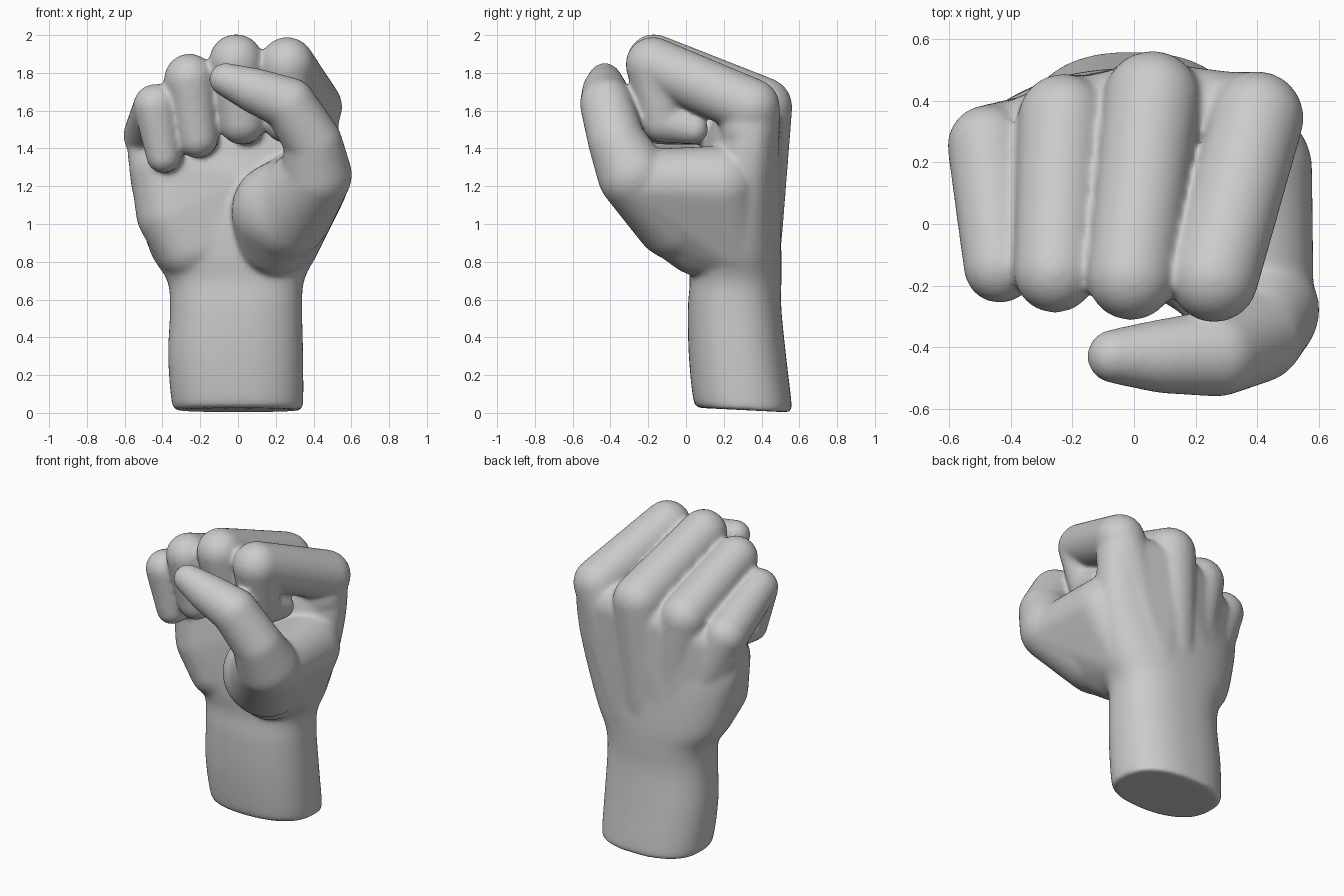
import bpy, bmesh, math
from mathutils import Vector, Matrix

if "Cube" in bpy.data.objects:
    bpy.data.objects.remove(bpy.data.objects["Cube"])

bm = bmesh.new()


def bones(*joints):
    """Chain of balls joined by tapered cylinders; each joint is x, y, z, radius."""
    for i, (x, y, z, r) in enumerate(joints):
        p = Vector((x, y, z))
        bmesh.ops.create_icosphere(bm, subdivisions=4, radius=r, matrix=Matrix.Translation(p))
        if i:
            q, rq = Vector(joints[i - 1][:3]), joints[i - 1][3]
            length, n = (p - q).length, (p - q).normalized()
            # shift the ring positions so the cone is tangent to both balls
            s = max(-0.9, min(0.9, (rq - r) / length))
            c = math.sqrt(1 - s * s)
            a, b = q + n * rq * s, p + n * r * s
            m = Matrix.Translation((a + b) / 2) @ n.to_track_quat('Z', 'Y').to_matrix().to_4x4()
            bmesh.ops.create_cone(bm, cap_ends=True, segments=48, radius1=rq * c,
                                  radius2=r * c, depth=(b - a).length, matrix=m)


def pad(*balls, count=500):
    """Fleshy mass: the skin stretched tightly over a set of balls."""
    verts = []
    for x, y, z, r in balls:
        for k in range(count):
            h = 1 - 2 * (k + 0.5) / count
            w, a = math.sqrt(1 - h * h), k * math.pi * (3 - math.sqrt(5))
            verts.append(bm.verts.new((x + r * w * math.cos(a), y + r * w * math.sin(a), z + r * h)))
    bmesh.ops.convex_hull(bm, input=verts)


def catmull(a, b, c, d, t):
    return [0.5 * (2 * q + (r - p) * t + (2 * p - 5 * q + 4 * r - s) * t * t
                   + (3 * q - p - 3 * r + s) * t ** 3) for p, q, r, s in zip(a, b, c, d)]


def loft(rings, power=2.35, sides=64, steps=6):
    """Rounded-box sections: z, x min, x max, y min, y max, slope along x, slope along y."""
    dense = []
    last = len(rings) - 1
    for i in range(last):
        four = [rings[max(0, min(last, i + k))] for k in (-1, 0, 1, 2)]
        dense += [catmull(*four, j / steps) for j in range(steps)]
    dense.append(rings[-1])
    loops = []
    for z, x0, x1, y0, y1, sx, sy in dense:
        loop = []
        for k in range(sides):
            a = math.tau * k / sides
            u, v = [math.copysign(abs(f) ** (2 / power), f) for f in (math.cos(a), math.sin(a))]
            x, y = (x0 + x1) / 2 + u * (x1 - x0) / 2, (y0 + y1) / 2 + v * (y1 - y0) / 2
            loop.append(bm.verts.new((x, y + 0.9 * sx * x, z + sx * x + sy * (y - 0.3))))
        loops.append(loop)
    for lo, hi in zip(loops, loops[1:]):
        for k in range(sides):
            n = (k + 1) % sides
            bm.faces.new((lo[k], lo[n], hi[n], hi[k]))
    bm.faces.new(loops[0][::-1])
    bm.faces.new(loops[-1])


# wrist and palm
loft([
    (0.015, -0.32, 0.33, 0.07, 0.55, 0, -0.05),
    (0.05, -0.35, 0.345, 0.04, 0.56, 0, -0.05),
    (0.30, -0.37, 0.345, 0.015, 0.53, 0, 0),
    (0.55, -0.36, 0.34, 0.01, 0.505, 0, 0),
    (0.70, -0.375, 0.35, 0.02, 0.505, 0, 0),
    (0.85, -0.46, 0.42, 0.01, 0.505, 0.02, 0),
    (1.10, -0.53, 0.50, 0.02, 0.495, 0.06, 0),
    (1.30, -0.57, 0.53, 0.06, 0.485, 0.12, 0),
    (1.48, -0.57, 0.53, 0.10, 0.47, 0.15, 0),
    (1.57, -0.50, 0.48, 0.15, 0.45, 0.15, 0),
])

# back of the hand, spanning the knuckles
pad((0.385, 0.335, 1.50, 0.150), (0.06, 0.375, 1.52, 0.150), (-0.22, 0.32, 1.45, 0.145),
    (-0.455, 0.24, 1.36, 0.130), (0.14, 0.34, 0.85, 0.160), (-0.18, 0.32, 0.85, 0.160))

# palm and its heel on the little finger side
pad((-0.26, 0.18, 0.89, 0.185), (-0.06, 0.20, 0.90, 0.180), (-0.34, 0.18, 1.06, 0.200),
    (-0.37, 0.20, 1.28, 0.200), (0.0, 0.21, 1.22, 0.180))

# fleshy base of the thumb with the web towards the index finger
pad((0.19, 0.07, 0.93, 0.205), (0.225, -0.03, 1.07, 0.260), (0.41, -0.24, 1.22, 0.175),
    (0.375, 0.18, 1.21, 0.205), (0.25, 0.25, 0.88, 0.170))

# fingers: hand bone, knuckle, middle joint, end joint, tip
bones((0.16, 0.32, 0.95, 0.17), (0.40, 0.345, 1.62, 0.152), (0.26, -0.175, 1.845, 0.145),
      (0.25, -0.125, 1.545, 0.115), (0.29, 0.04, 1.50, 0.078))
bones((0.02, 0.34, 0.95, 0.17), (0.06, 0.405, 1.62, 0.158), (-0.01, -0.17, 1.862, 0.143),
      (0.02, -0.13, 1.545, 0.125), (0.05, 0.08, 1.51, 0.09))
bones((-0.12, 0.32, 0.95, 0.16), (-0.23, 0.34, 1.56, 0.148), (-0.257, -0.155, 1.768, 0.134),
      (-0.215, -0.13, 1.458, 0.110), (-0.19, 0.08, 1.45, 0.09))
bones((-0.24, 0.28, 0.95, 0.16), (-0.475, 0.255, 1.47, 0.132), (-0.437, -0.14, 1.625, 0.117),
      (-0.395, -0.13, 1.36, 0.091), (-0.37, 0.06, 1.36, 0.085))

# thumb: base, knuckle, bend, tip
bones((0.24, -0.04, 1.05, 0.245), (0.415, -0.28, 1.26, 0.188), (0.40, -0.365, 1.43, 0.152),
      (0.27, -0.42, 1.635, 0.142), (0.09, -0.43, 1.705, 0.120), (-0.065, -0.43, 1.765, 0.088))

bmesh.ops.recalc_face_normals(bm, faces=bm.faces)
mesh = bpy.data.meshes.new("fist")
bm.to_mesh(mesh)
bm.free()
fist = bpy.data.objects.new("fist", mesh)
bpy.context.collection.objects.link(fist)

# fuse all parts into one skin and soften the joins
remesh = fist.modifiers.new("fuse", 'REMESH')
remesh.mode = 'VOXEL'
remesh.voxel_size = 0.0125
remesh.use_smooth_shade = True
soften = fist.modifiers.new("soften", 'SMOOTH')
soften.factor = 0.5
soften.iterations = 18

bpy.context.view_layer.objects.active = fist
fist.select_set(True)
bpy.ops.object.convert(target='MESH')
bpy.ops.object.shade_smooth()
